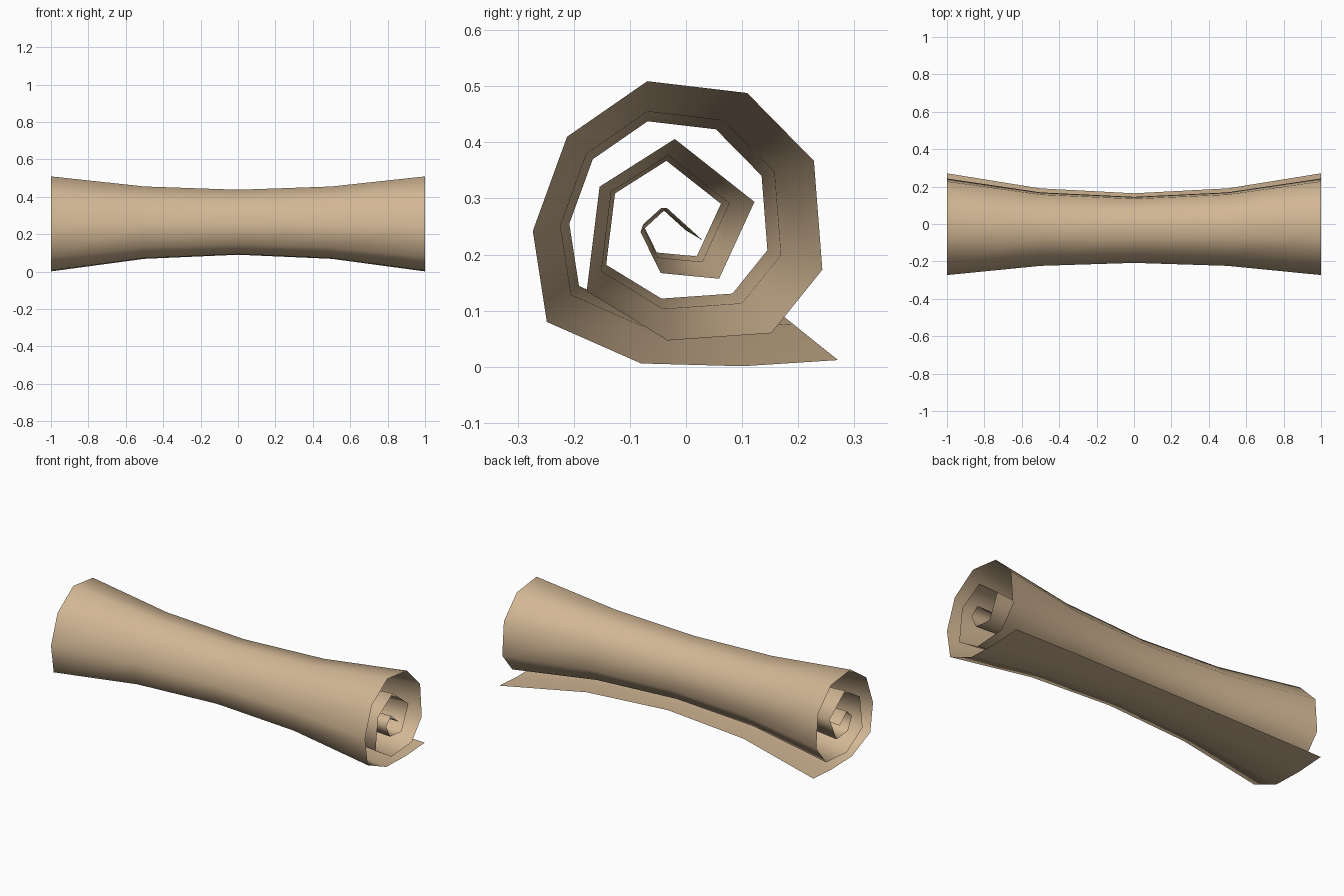
import bpy, bmesh

if "Cube" in bpy.data.objects:
    bpy.data.objects.remove(bpy.data.objects["Cube"])

# Rolled-sheet profile (y, z) at the flared ends, from loose tail to core
profile = [(0.271, 0.012), (0.10, 0.001), (-0.08, 0.006), (-0.248, 0.08),
           (-0.273, 0.242), (-0.212, 0.41), (-0.069, 0.509), (0.109, 0.488),
           (0.228, 0.367), (0.243, 0.173), (0.152, 0.06), (-0.033, 0.047),
           (-0.177, 0.135), (-0.154, 0.321), (-0.02, 0.406), (0.122, 0.294),
           (0.059, 0.157), (-0.045, 0.167), (-0.081, 0.24), (-0.034, 0.283),
           (0.03, 0.225)]
centre_y, centre_z = -0.067, 0.283

# Stations along the length: x and profile scale (pinched waist)
stations = [(-1, 1), (-0.5, 0.761), (0, 0.684), (0.5, 0.761), (1, 1)]

paper = bpy.data.materials.new("parchment")
paper.diffuse_color = (0.64, 0.47, 0.295, 1)
paper.use_nodes = True
paper.node_tree.nodes["Principled BSDF"].inputs["Base Color"].default_value = paper.diffuse_color

# Loft the open sheet through the stations
bm = bmesh.new()
rows = [[bm.verts.new((x, centre_y + (y - centre_y) * s, centre_z + (z - centre_z) * s))
         for y, z in profile] for x, s in stations]
for a, b in zip(rows, rows[1:]):
    for i in range(len(profile) - 1):
        f = bm.faces.new((a[i], a[i + 1], b[i + 1], b[i]))
        f.smooth = True

# Outer side of the roll faces outwards
bm.normal_update()
bm.faces.ensure_lookup_table()
if bm.faces[5].normal.z < 0:
    bmesh.ops.reverse_faces(bm, faces=bm.faces[:])

mesh = bpy.data.meshes.new("scroll")
bm.to_mesh(mesh)
bm.free()
mesh.materials.append(paper)
scroll = bpy.data.objects.new("scroll", mesh)
bpy.context.collection.objects.link(scroll)
